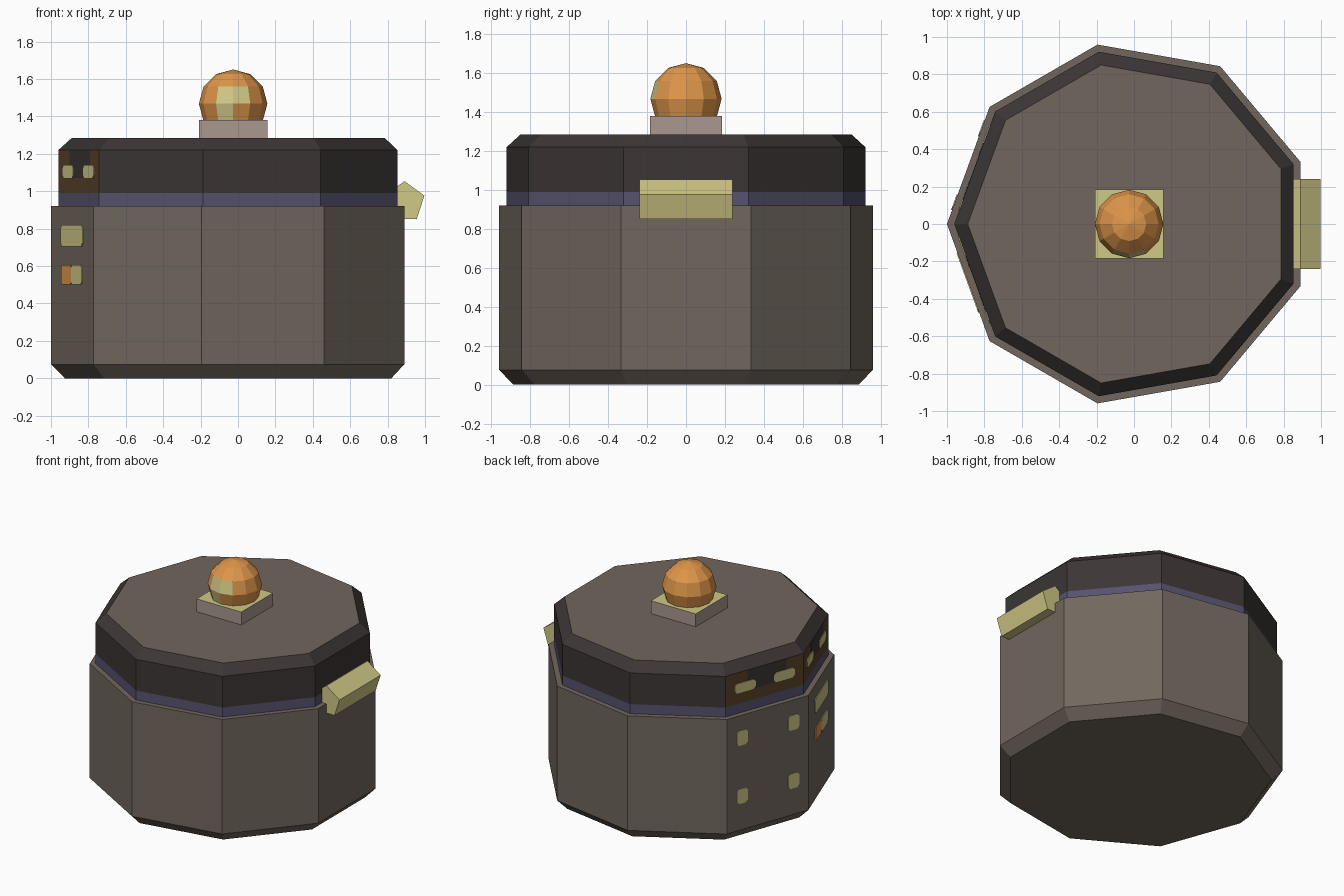
import bpy, bmesh, math
from mathutils import Vector

if "Cube" in bpy.data.objects:
    bpy.data.objects.remove(bpy.data.objects["Cube"])

CX = -0.026          # axis of the nine-sided body
SIDES = 9
STEP = math.tau / SIDES


def lin(c):
    c /= 255
    return c / 12.92 if c <= 0.04045 else ((c + 0.055) / 1.055) ** 2.4


def material(name, r, g, b):
    m = bpy.data.materials.new(name)
    m.diffuse_color = (lin(r), lin(g), lin(b), 1)
    m.use_nodes = True
    m.node_tree.nodes["Principled BSDF"].inputs["Base Color"].default_value = m.diffuse_color
    return m


STONE = material("grey brown", 113, 103, 93)
DARK = material("charcoal", 60, 53, 53)
PURPLE = material("dusky purple", 87, 82, 110)
BROWN = material("dark brown", 90, 67, 42)
YELLOW = material("pale yellow", 208, 200, 134)
ORANGE = material("orange", 222, 150, 74)
PINK = material("pinkish grey", 170, 152, 142)


def finish(bm, name, mats, rule=None, loc=(0, 0, 0)):
    bmesh.ops.recalc_face_normals(bm, faces=bm.faces)
    if rule:
        for f in bm.faces:
            f.material_index = mats.index(rule(f.normal, f.calc_center_median()))
    me = bpy.data.meshes.new(name)
    bm.to_mesh(me)
    bm.free()
    for m in mats:
        me.materials.append(m)
    ob = bpy.data.objects.new(name, me)
    ob.location = loc
    bpy.context.collection.objects.link(ob)
    return ob


def drum(name, profile, mats, rule=None):
    """Nine-sided solid stacked from (radius, height) rings."""
    bm = bmesh.new()
    rings = [[bm.verts.new((r * math.cos(math.pi + i * STEP),
                            r * math.sin(math.pi + i * STEP), z))
              for i in range(SIDES)] for r, z in profile]
    for a, b in zip(rings, rings[1:]):
        for i in range(SIDES):
            j = (i + 1) % SIDES
            bm.faces.new((a[i], a[j], b[j], b[i]))
    bm.faces.new(rings[0])
    bm.faces.new(rings[-1])
    return finish(bm, name, mats, rule, (CX, 0, 0))


def extrude(name, points, direction, mat):
    bm = bmesh.new()
    f = bm.faces.new([bm.verts.new(p) for p in points])
    new = bmesh.ops.extrude_face_region(bm, geom=[f], use_keep_orig=True)["geom"]
    bmesh.ops.translate(bm, vec=direction,
                        verts=[v for v in new if isinstance(v, bmesh.types.BMVert)])
    return finish(bm, name, [mat])


def plate(name, deg, radius, u, z, w, h, mat, thick=0.006, cut=0.018):
    """Thin panel with clipped corners on the side facing deg; u runs sideways."""
    a = math.radians(deg)
    n = Vector((math.cos(a), math.sin(a), 0))
    t = Vector((-n.y, n.x, 0))
    base = Vector((CX, 0, z)) + n * (radius * math.cos(STEP / 2) - 0.001) + t * u
    x, y = w / 2, h / 2
    if cut:
        outline = [(x - cut, -y), (x, cut - y), (x, y - cut), (x - cut, y),
                   (cut - x, y), (-x, y - cut), (-x, cut - y), (cut - x, -y)]
    else:
        outline = [(x, -y), (x, y), (-x, y), (-x, -y)]
    up = Vector((0, 0, 1))
    extrude(name, [base + t * p + up * q for p, q in outline], n * thick, mat)


# Main body with chamfered foot
drum("body", [(0.90, 0), (0.974, 0.075), (0.974, 0.92)], [STONE])


# Lid: purple stripe, dark wall with two brown sides, stone top
def lid_colour(n, c):
    if abs(n.z) > 0.95:
        return STONE
    if c.z < 0.99:
        return PURPLE
    if c.z < 1.22 and n.x < -0.9:
        return BROWN
    return DARK


drum("lid", [(0.935, 0.92), (0.935, 0.99), (0.935, 1.22), (0.863, 1.285)],
     [STONE, PURPLE, BROWN, DARK], lid_colour)

# Lid windows and dark panels on the two left sides
for deg in (160, 200):
    plate("lid_panel", deg, 0.935, 0.02, 1.145, 0.32, 0.148, DARK, 0.003, 0)
    for u in (-0.16, 0.16):
        plate("lid_window", deg, 0.935, u, 1.105, 0.17, 0.072, YELLOW)

# Body windows
for u in (-0.21, 0.21):
    for z in (0.325, 0.755):
        plate("body_window", 160, 0.974, u, z, 0.09, 0.11, YELLOW)
plate("wide_window", 200, 0.974, 0, 0.763, 0.34, 0.115, YELLOW)
plate("low_window_lit", 200, 0.974, 0.075, 0.553, 0.17, 0.105, YELLOW)
plate("low_window_orange", 200, 0.974, -0.085, 0.553, 0.15, 0.105, ORANGE, 0.006, 0.01)

# Knob base: pinkish block with yellow top
bm = bmesh.new()
bmesh.ops.create_cube(bm, size=1)
bmesh.ops.scale(bm, vec=(0.366, 0.37, 0.097), verts=bm.verts)
finish(bm, "knob_base", [PINK, YELLOW],
       lambda n, c: YELLOW if n.z > 0.5 else PINK, (CX, 0, 1.3315))

# Knob with a yellow patch on the front
bm = bmesh.new()
bmesh.ops.create_uvsphere(bm, u_segments=12, v_segments=6, radius=0.183)


def knob_colour(n, c):
    front = c.y < -0.12 and abs(c.x) < 0.08
    return YELLOW if front and (0 < c.z < 0.09 or (-0.09 < c.z < 0 and c.x < 0)) else ORANGE


finish(bm, "knob", [ORANGE, YELLOW], knob_colour, (CX, 0, 1.468))

# Five-sided handle bar on the right side
extrude("handle",
        [(0.89 + 0.112 * math.sin(i * math.tau / 5), -0.24,
          0.942 + 0.112 * math.cos(i * math.tau / 5)) for i in range(5)],
        (0, 0.48, 0), YELLOW)
